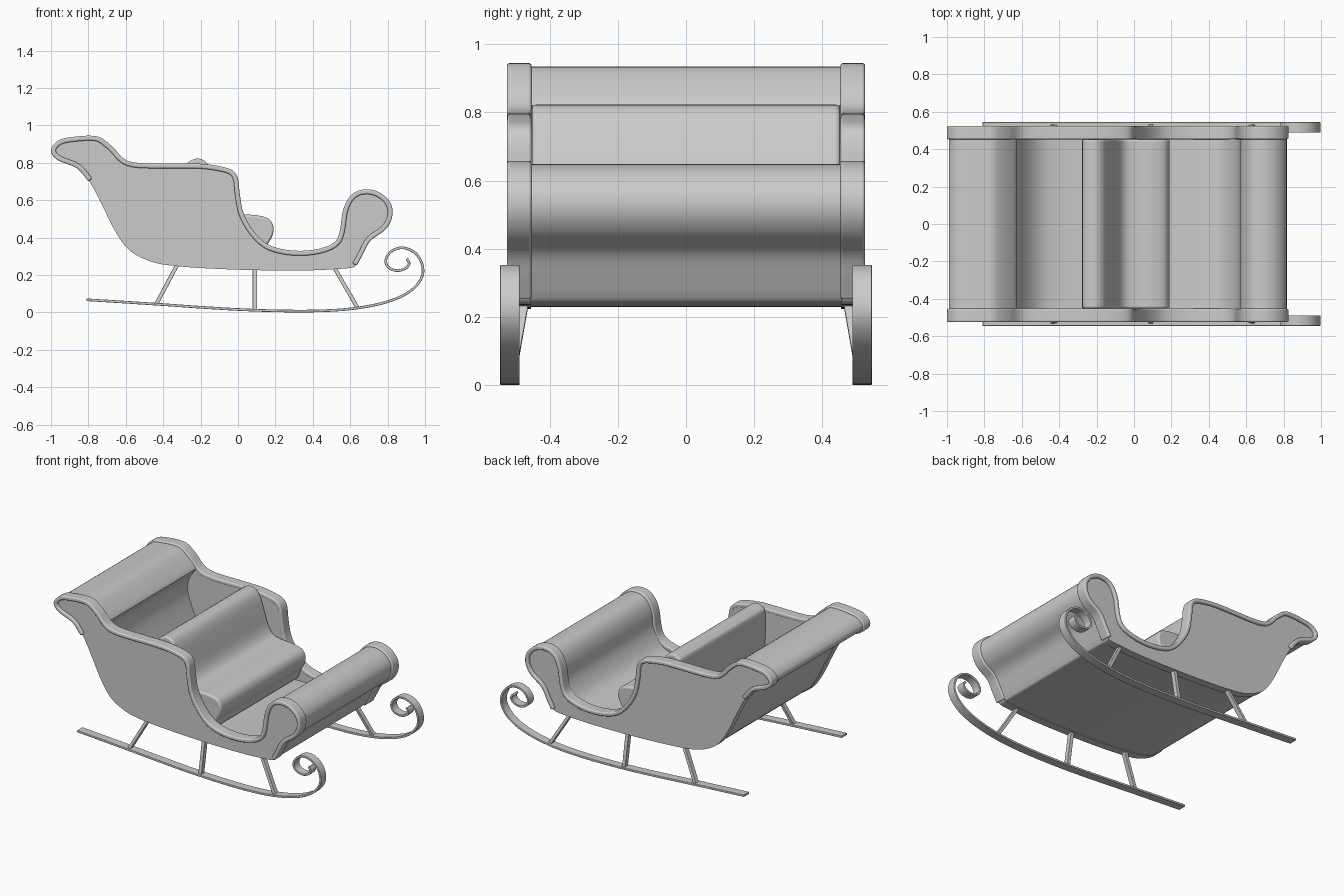
import bpy, bmesh, math
from mathutils import Vector

if "Cube" in bpy.data.objects:
    bpy.data.objects.remove(bpy.data.objects["Cube"])

# Side outline (x, z): rim run from back underside over the top to the front foot, then the belly
RIM = [(-0.80, 0.70), (-0.86, 0.77), (-0.955, 0.81), (-0.995, 0.845), (-0.995, 0.885), (-0.95, 0.925),
       (-0.87, 0.94), (-0.79, 0.945), (-0.735, 0.935), (-0.67, 0.885), (-0.62, 0.83), (-0.57, 0.805),
       (-0.48, 0.797), (-0.34, 0.797), (-0.20, 0.795), (-0.10, 0.782), (-0.03, 0.76), (0.0, 0.715),
       (0.01, 0.63), (0.03, 0.53), (0.08, 0.44), (0.15, 0.37), (0.24, 0.338), (0.35, 0.33),
       (0.45, 0.345), (0.52, 0.38), (0.545, 0.44), (0.56, 0.54), (0.59, 0.61), (0.64, 0.65),
       (0.71, 0.657), (0.775, 0.63), (0.82, 0.575), (0.823, 0.505), (0.785, 0.44), (0.71, 0.385),
       (0.67, 0.315), (0.635, 0.25)]
BELLY = [(0.61, 0.235), (0.54, 0.228), (0.38, 0.22), (0.10, 0.221), (-0.15, 0.23), (-0.33, 0.243),
         (-0.46, 0.265), (-0.58, 0.325), (-0.66, 0.43), (-0.735, 0.58)]


def smooth(pts, closed=True, n=4):
    """Catmull-Rom curve through 2D points."""
    p = [Vector(q) for q in pts]
    c, out = len(p), []
    for i in range(c if closed else c - 1):
        if closed:
            a, b, d, e = (p[(i + k) % c] for k in (-1, 0, 1, 2))
        else:
            a, b, d, e = p[max(i - 1, 0)], p[i], p[i + 1], p[min(i + 2, c - 1)]
        for k in range(n):
            t = k / n
            out.append(0.5 * (2 * b + (d - a) * t + (2 * a - 5 * b + 4 * d - e) * t * t
                              + (3 * b - a - 3 * d + e) * t ** 3))
    return out if closed else out + [p[-1]]


def offset(pts, dist, closed=True):
    """Shift a curve to its right-hand side."""
    c, out = len(pts), []
    for i, q in enumerate(pts):
        a = pts[(i - 1) % c] if closed else pts[max(i - 1, 0)]
        b = pts[(i + 1) % c] if closed else pts[min(i + 1, c - 1)]
        t = (b - a).normalized()
        out.append(q + Vector((t.y, -t.x)) * dist)
    return out


def finish(name, bm, bevel=0.0, mirror=False):
    bmesh.ops.recalc_face_normals(bm, faces=bm.faces)
    me = bpy.data.meshes.new(name)
    bm.to_mesh(me)
    bm.free()
    ob = bpy.data.objects.new(name, me)
    bpy.context.collection.objects.link(ob)
    if bevel:
        m = ob.modifiers.new("bevel", 'BEVEL')
        m.width, m.segments, m.angle_limit = bevel, 3, math.radians(50)
    if mirror:
        m = ob.modifiers.new("mirror", 'MIRROR')
        m.use_axis = (False, True, False)
        m.use_mirror_merge = False
    bpy.ops.object.select_all(action='DESELECT')
    ob.select_set(True)
    bpy.context.view_layer.objects.active = ob
    bpy.ops.object.shade_smooth_by_angle(angle=math.radians(35))
    return ob


def prism(name, pts, y0, y1, **kw):
    """Extrude a closed side profile between two y values."""
    bm = bmesh.new()
    f = bm.faces.new([bm.verts.new((p[0], y0, p[1])) for p in pts])
    r = bmesh.ops.extrude_face_region(bm, geom=[f])
    bmesh.ops.translate(bm, vec=(0, y1 - y0, 0),
                        verts=[v for v in r['geom'] if isinstance(v, bmesh.types.BMVert)])
    return finish(name, bm, **kw)


def band(name, a, b, y0, y1, **kw):
    """Ribbon with thickness between two matching open curves."""
    bm = bmesh.new()
    rings = [[bm.verts.new((q[0], y, q[1])) for q, y in ((p, y0), (p, y1), (r, y1), (r, y0))]
             for p, r in zip(a, b)]
    for s, t in zip(rings, rings[1:]):
        for i in range(4):
            j = (i + 1) % 4
            bm.faces.new((s[i], s[j], t[j], t[i]))
    bm.faces.new(rings[0])
    bm.faces.new(rings[-1])
    return finish(name, bm, **kw)


# Side panels
prism("side_panel", offset(smooth(RIM + BELLY), 0.005), 0.455, 0.507, mirror=True)

# Raised trim on the panel edges
edge = smooth(RIM, closed=False)
band("side_trim", edge, offset(edge, 0.026, closed=False), 0.453, 0.525, bevel=0.008, mirror=True)

# Body shell: back roll, inner back, floor, front roll and belly in one profile
INNER = [(-0.63, 0.80), (-0.67, 0.74), (-0.68, 0.66), (-0.64, 0.54), (-0.58, 0.42), (-0.50, 0.335),
         (-0.38, 0.30), (-0.15, 0.285), (0.10, 0.285), (0.25, 0.295), (0.38, 0.31), (0.48, 0.345)]
shell = smooth(RIM[:11] + INNER + RIM[26:] + BELLY)
prism("body_shell", offset(shell, 0.01), -0.46, 0.46)

# Seat with backrest and cushion
SEAT = [(-0.275, 0.78), (-0.255, 0.81), (-0.215, 0.823), (-0.175, 0.808), (-0.145, 0.765), (-0.115, 0.68),
        (-0.085, 0.59), (-0.045, 0.54), (0.02, 0.525), (0.10, 0.52), (0.165, 0.50), (0.19, 0.455),
        (0.182, 0.405), (0.155, 0.36), (0.12, 0.29), (0.0, 0.275), (-0.15, 0.275), (-0.24, 0.29),
        (-0.265, 0.45), (-0.278, 0.65)]
prism("seat", smooth(SEAT), -0.452, 0.452, bevel=0.012)

# Runners with curled tips
RUNNER = [(-0.81, 0.068), (-0.60, 0.055), (-0.40, 0.042), (-0.20, 0.028), (0.0, 0.016), (0.20, 0.009),
          (0.40, 0.008), (0.58, 0.017), (0.74, 0.042), (0.86, 0.08), (0.94, 0.13), (0.985, 0.195),
          (0.983, 0.262), (0.945, 0.32), (0.88, 0.346), (0.82, 0.327), (0.79, 0.28), (0.806, 0.24),
          (0.85, 0.224), (0.895, 0.235), (0.915, 0.262), (0.902, 0.288)]
path = smooth(RUNNER, closed=False, n=6)
band("runner", offset(path, -0.007, closed=False), offset(path, 0.007, closed=False),
     0.488, 0.545, bevel=0.003, mirror=True)

# Struts from body to runners, leaning outward
for label, top, foot in (("rear", (-0.325, 0.255), (-0.437, 0.045)),
                         ("middle", (0.09, 0.235), (0.09, 0.012)),
                         ("front", (0.515, 0.24), (0.642, 0.02))):
    bm = bmesh.new()
    ends = []
    for (x, z), y in ((top, 0.478), (foot, 0.517)):
        ends.append([bm.verts.new((x + dx, y + dy, z)) for dx, dy in
                     ((-0.012, -0.016), (0.012, -0.016), (0.012, 0.016), (-0.012, 0.016))])
    bm.faces.new(ends[0])
    bm.faces.new(ends[1])
    for i in range(4):
        j = (i + 1) % 4
        bm.faces.new((ends[0][i], ends[0][j], ends[1][j], ends[1][i]))
    finish(label + "_strut", bm, bevel=0.003, mirror=True)
